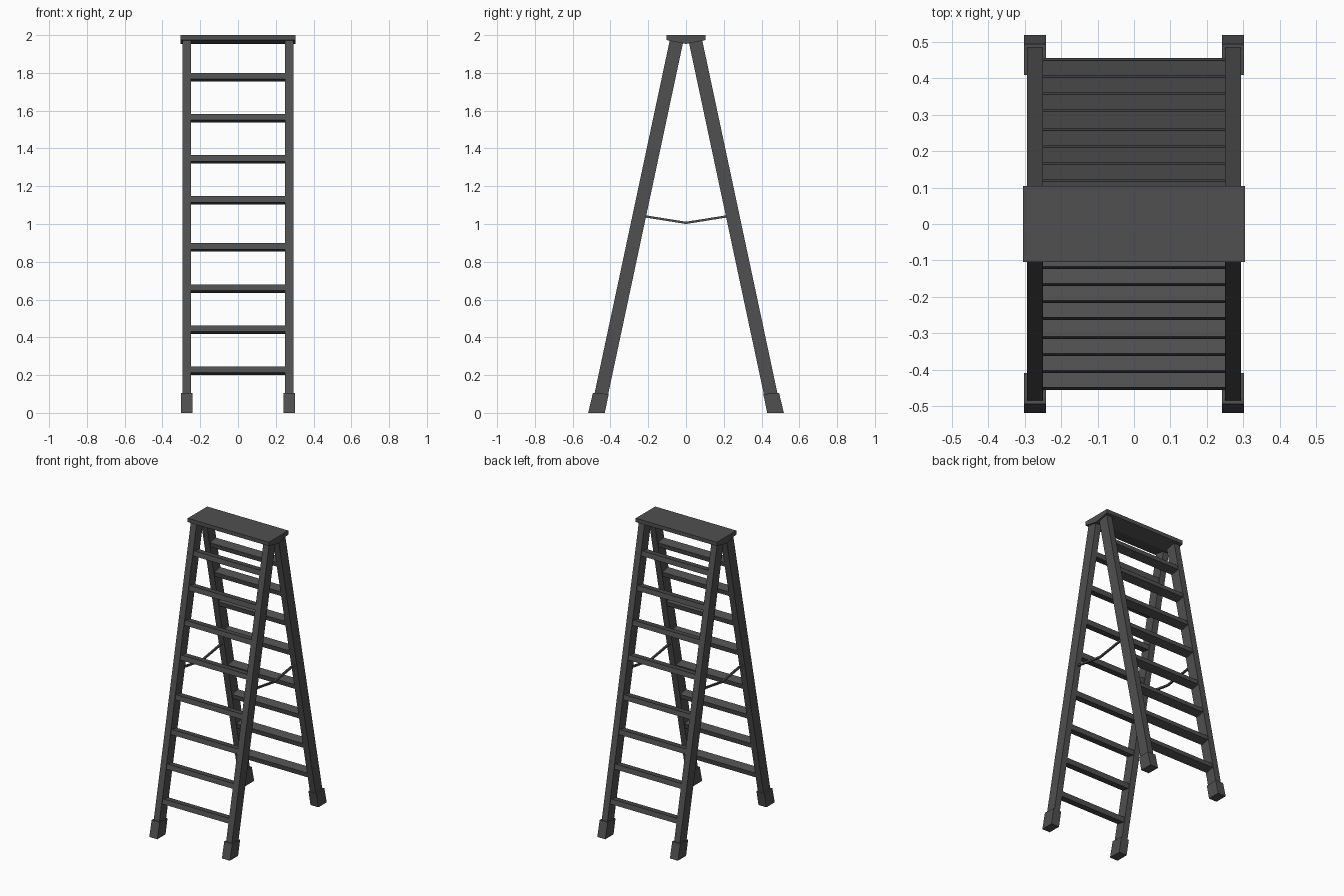
import bpy, bmesh
from mathutils import Vector

if "Cube" in bpy.data.objects:
    bpy.data.objects.remove(bpy.data.objects["Cube"])

grey = bpy.data.materials.new("dark_grey")
grey.diffuse_color = (0.08, 0.08, 0.08, 1)
grey.use_nodes = True
grey.node_tree.nodes["Principled BSDF"].inputs["Base Color"].default_value = grey.diffuse_color

SLOPE = 0.213   # sideways run of each leg per unit of height


def centre(z):
    """Distance of the leg centre line from y = 0 at height z."""
    return 0.05 + (1.97 - z) * SLOPE


def prism(name, profile, x0, x1):
    """Extrude a (y, z) profile along x."""
    bm = bmesh.new()
    face = bm.faces.new([bm.verts.new((x0, y, z)) for y, z in profile])
    ext = bmesh.ops.extrude_face_region(bm, geom=[face])
    verts = [g for g in ext["geom"] if isinstance(g, bmesh.types.BMVert)]
    bmesh.ops.translate(bm, vec=(x1 - x0, 0, 0), verts=verts)
    bmesh.ops.recalc_face_normals(bm, faces=bm.faces)
    me = bpy.data.meshes.new(name)
    bm.to_mesh(me)
    bm.free()
    me.materials.append(grey)
    ob = bpy.data.objects.new(name, me)
    bpy.context.collection.objects.link(ob)
    return ob


# top platform with a shallow V underside
prism("top_platform", [(-0.104, 2), (0.104, 2), (0.104, 1.974), (0, 1.953), (-0.104, 1.974)],
      -0.304, 0.304)

along = Vector((-SLOPE, 1)).normalized()     # up the leg, in (y, z)
across = Vector((along.y, -along.x))         # square to the leg
RUNGS = [0.223, 0.441, 0.658, 0.876, 1.125, 1.342, 1.560, 1.777]

for s, end in ((-1, "front"), (1, "back")):
    for k, side in ((-1, "left"), (1, "right")):
        # side rail
        w = 0.0365
        prism(f"{end}_rail_{side}",
              [(s * (centre(z) + d), z) for z, d in
               ((0.02, -w), (0.02, w), (1.978, w), (1.962, -w))],
              k * 0.25, k * 0.293)
        # rubber foot
        prism(f"{end}_foot_{side}",
              [(s * y, z) for y, z in ((0.43, 0), (0.518, 0), (0.493, 0.105), (0.409, 0.1))],
              k * 0.242, k * 0.302)
    # rungs, tilted with the legs
    for i, z in enumerate(RUNGS):
        c = Vector((centre(z), z))
        pts = [c + a * along * 0.0165 + b * across * 0.03
               for a, b in ((-1, -1), (-1, 1), (1, 1), (1, -1))]
        prism(f"{end}_rung_{i + 1}", [(s * p.x, p.y) for p in pts], -0.255, 0.255)

# folding spreader bars
for k, side in ((-1, "left"), (1, "right")):
    t = 0.006
    prism(f"spreader_{side}",
          [(-0.22, 1.041 - t), (0, 1.006 - t), (0.22, 1.041 - t),
           (0.22, 1.041 + t), (0, 1.006 + t), (-0.22, 1.041 + t)],
          k * 0.265, k * 0.277)
